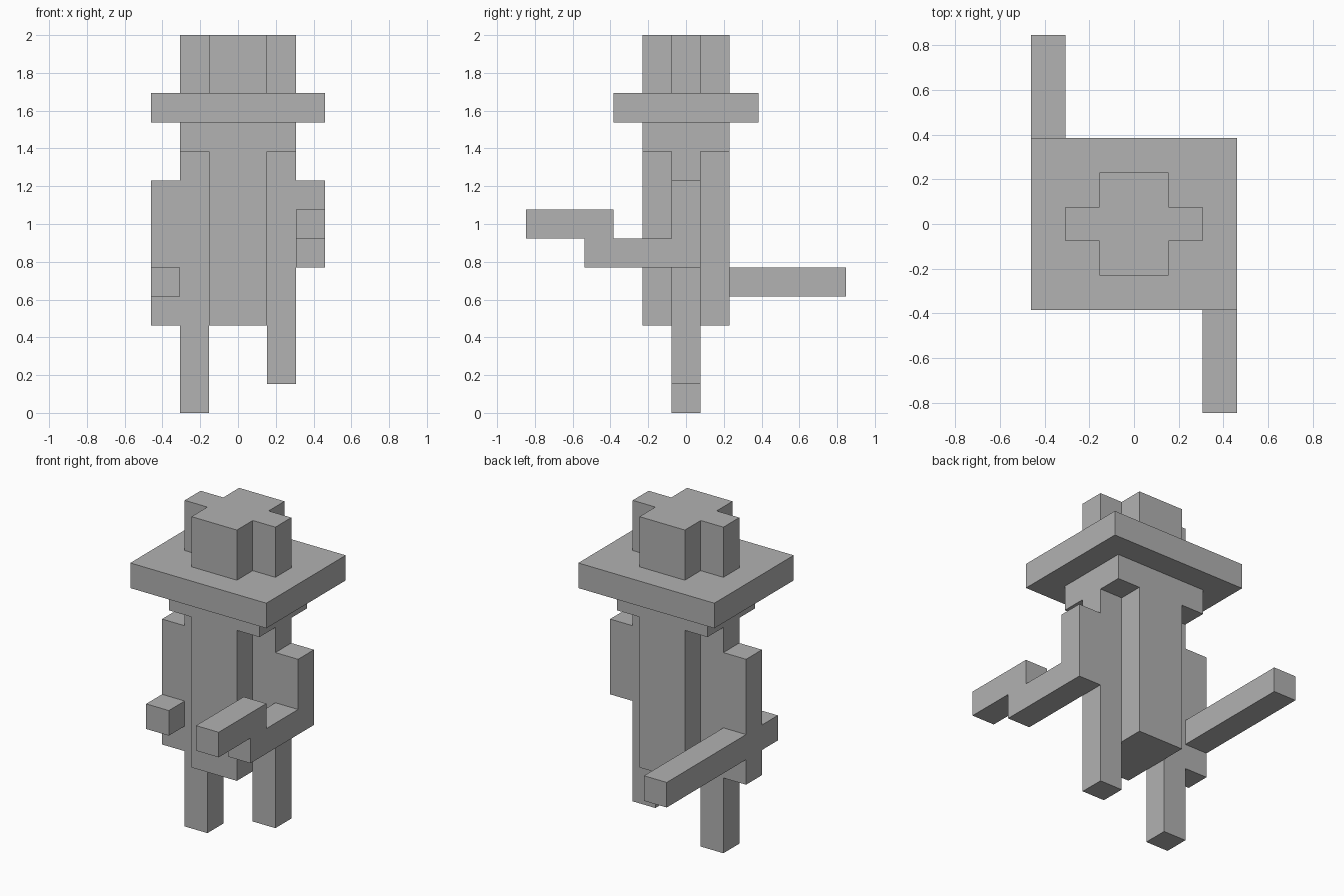
import bpy
import bmesh
from mathutils import Vector

cube = bpy.data.objects.get("Cube")
if cube:
    bpy.data.objects.remove(cube, do_unlink=True)

U = 2 / 13  # one block

grey = bpy.data.materials.new("plain grey")
grey.use_nodes = True
colour = (0.445, 0.445, 0.445, 1)
grey.diffuse_color = colour
grey.node_tree.nodes["Principled BSDF"].inputs["Base Color"].default_value = colour


def prism(name, outline, start, end, axis="z"):
    """Extrude an outline, in blocks: (x, y) along z, or (y, z) along x."""
    def place(a, b, c):
        return Vector((a, b, c) if axis == "z" else (c, a, b)) * U

    bm = bmesh.new()
    face = bm.faces.new([bm.verts.new(place(a, b, start)) for a, b in outline])
    moved = bmesh.ops.extrude_face_region(bm, geom=[face], use_keep_orig=True)
    verts = [v for v in moved["geom"] if isinstance(v, bmesh.types.BMVert)]
    bmesh.ops.translate(bm, verts=verts, vec=place(0, 0, end - start))
    bmesh.ops.recalc_face_normals(bm, faces=bm.faces)
    mesh = bpy.data.meshes.new(name)
    bm.to_mesh(mesh)
    bm.free()
    mesh.materials.append(grey)
    obj = bpy.data.objects.new(name, mesh)
    bpy.context.collection.objects.link(obj)
    return obj


def rect(a0, a1, b0, b1):
    return [(a0, b0), (a1, b0), (a1, b1), (a0, b1)]


# Torso, head and hat brim
prism("torso", rect(-1, 1, -1.5, 1.5), 3, 9)
prism("head", rect(-2, 2, -1.5, 1.5), 9, 10)
prism("hat_brim", rect(-3, 3, -2.5, 2.5), 10, 11)

# Cross-shaped hat crown, one quarter turned into the whole outline
quarter = [(2, .5), (1, .5), (1, 1.5)]
half = quarter + [(-x, y) for x, y in reversed(quarter)]
prism("hat_crown", half + [(-x, -y) for x, y in half], 11, 13)

# Legs run up the sides of the torso; the left one is lifted
prism("right_leg", rect(-2, -1, -.5, .5), 0, 9)
prism("left_leg", rect(1, 2, -.5, .5), 1, 9)

# Left arm reaches forward with a stepped forearm
left_arm = [(.5, 5), (.5, 8), (-.5, 8), (-.5, 6), (-2.5, 6), (-2.5, 7),
            (-5.5, 7), (-5.5, 6), (-3.5, 6), (-3.5, 5)]
prism("left_arm", left_arm, 2, 3, "x")

# Right arm hangs down, crossed by a long bar pointing backward
right_arm = [(-.5, 3), (.5, 3), (.5, 4), (5.5, 4), (5.5, 5), (.5, 5),
             (.5, 8), (-.5, 8), (-.5, 5), (-1.5, 5), (-1.5, 4), (-.5, 4)]
prism("right_arm_with_bar", right_arm, -3, -2, "x")
